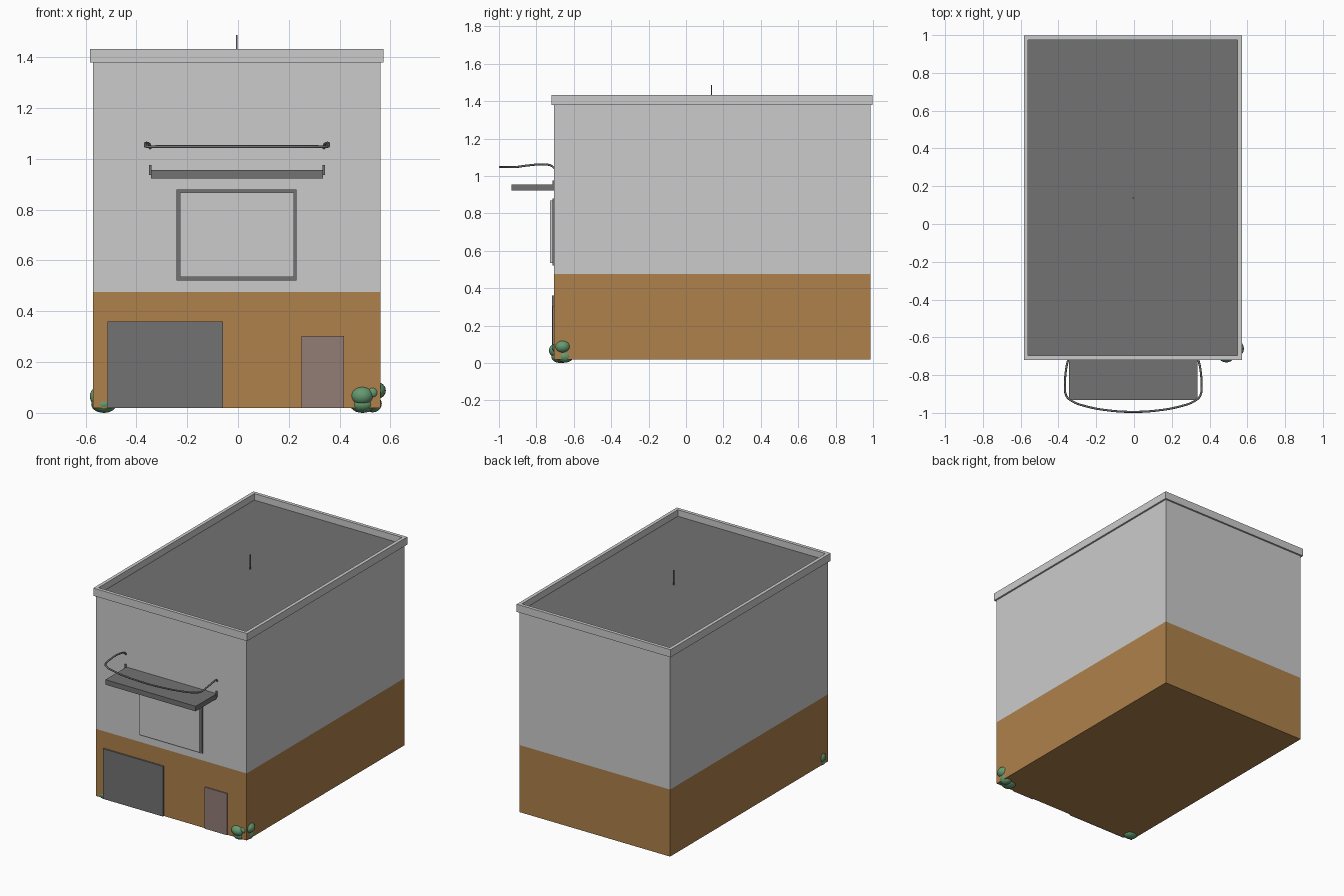
import bpy, bmesh

if "Cube" in bpy.data.objects:
    bpy.data.objects.remove(bpy.data.objects["Cube"])


def material(name, rgb):
    m = bpy.data.materials.new(name)
    m.diffuse_color = (*rgb, 1)
    m.use_nodes = True
    m.node_tree.nodes["Principled BSDF"].inputs["Base Color"].default_value = m.diffuse_color
    return m


BRICK = material("brick", (0.42, 0.22, 0.07))
DARK = material("dark_grey", (0.17, 0.17, 0.17))
DOOR = material("door_brown", (0.29, 0.2, 0.18))
GREEN = material("leaf_green", (0.13, 0.32, 0.16))


def finish(name, bm, mat=None):
    me = bpy.data.meshes.new(name)
    bm.to_mesh(me)
    bm.free()
    ob = bpy.data.objects.new(name, me)
    bpy.context.collection.objects.link(ob)
    if mat:
        me.materials.append(mat)
    return ob


def box(name, lo, hi, mat=None):
    bm = bmesh.new()
    bmesh.ops.create_cube(bm, size=1)
    for v in bm.verts:
        v.co = [lo[i] + (v.co[i] + 0.5) * (hi[i] - lo[i]) for i in range(3)]
    return finish(name, bm, mat)


X0, X1, Y0, Y1 = -0.571, 0.56, -0.707, 0.986

# Two-tone building body
box("lower_storey", (X0, Y0, 0.02), (X1, Y1, 0.475), BRICK)
box("upper_storey", (X0, Y0, 0.475), (X1, Y1, 1.38))
box("roof_deck", (X0 + 0.005, Y0 + 0.005, 1.378), (X1 - 0.005, Y1 - 0.005, 1.388), DARK)

# Parapet: one closed rectangular band with overhang
bm = bmesh.new()
rings = []
for grow, z in ((0.012, 1.38), (0.012, 1.432), (-0.011, 1.432), (-0.011, 1.38)):
    a, b, c, d = X0 - grow, X1 + grow, Y0 - grow, Y1 + grow
    rings.append([bm.verts.new(p) for p in ((a, c, z), (b, c, z), (b, d, z), (a, d, z))])
for i in range(4):
    r, s = rings[i], rings[(i + 1) % 4]
    for j in range(4):
        k = (j + 1) % 4
        bm.faces.new((r[j], r[k], s[k], s[j]))
bmesh.ops.recalc_face_normals(bm, faces=bm.faces)
finish("parapet", bm)

# Rooftop antenna
box("antenna", (-0.007, 0.134, 1.38), (-0.001, 0.14, 1.488), DARK)

# Doors and window on the front wall
box("garage_door", (-0.513, -0.717, 0.02), (-0.06, Y0, 0.36), DARK)
box("front_door", (0.25, -0.714, 0.02), (0.418, Y0, 0.302), DOOR)
box("window_frame", (-0.242, -0.713, 0.522), (0.231, Y0, 0.88), DARK)
box("window_pane", (-0.229, -0.728, 0.534), (0.22, Y0, 0.868))

# Balcony slab with a wall bracket on each end
CX = -0.004
box("balcony_slab", (-0.343, -0.932, 0.922), (0.335, Y0, 0.956), DARK)
for side, tag in ((-1, "left"), (1, "right")):
    x = CX + side * 0.342
    box("balcony_bracket_" + tag, (x - 0.005, -0.715, 0.936), (x + 0.005, Y0, 0.975), DARK)

# Bowed balcony rail, mirrored half path
half = [(0.342, -0.705, 1.042), (0.345, -0.72, 1.055), (0.355, -0.765, 1.062),
        (0.361, -0.85, 1.056), (0.354, -0.91, 1.048), (0.32, -0.94, 1.048),
        (0.25, -0.965, 1.048), (0.13, -0.987, 1.048)]
path = [(CX - x, y, z) for x, y, z in half] + [(CX, -0.9945, 1.048)]
path += [(CX + x, y, z) for x, y, z in reversed(half)]
cu = bpy.data.curves.new("balcony_rail", "CURVE")
cu.dimensions = "3D"
cu.bevel_depth = 0.0055
cu.bevel_resolution = 2
cu.resolution_u = 6
cu.use_fill_caps = True
sp = cu.splines.new("BEZIER")
sp.bezier_points.add(len(path) - 1)
for bp, p in zip(sp.bezier_points, path):
    bp.co = p
    bp.handle_left_type = bp.handle_right_type = "AUTO"
cu.materials.append(DARK)
bpy.context.collection.objects.link(bpy.data.objects.new("balcony_rail", cu))

# Rounded shrubs at the front corners: centre, radii
shrubs = [((0.489, -0.693, 0.067), (0.045, 0.04, 0.037)),
          ((0.541, -0.66, 0.088), (0.041, 0.043, 0.035)),
          ((0.53, -0.69, 0.08), (0.025, 0.025, 0.025)),
          ((0.49, -0.67, 0.034), (0.05, 0.05, 0.034)),
          ((0.53, -0.648, 0.036), (0.036, 0.045, 0.034)),
          ((-0.545, -0.655, 0.065), (0.038, 0.035, 0.04)),
          ((-0.528, -0.665, 0.034), (0.05, 0.045, 0.034))]
for i, (c, r) in enumerate(shrubs):
    bm = bmesh.new()
    bmesh.ops.create_uvsphere(bm, u_segments=20, v_segments=12, radius=1)
    for v in bm.verts:
        v.co = [c[k] + v.co[k] * r[k] for k in range(3)]
    for f in bm.faces:
        f.smooth = True
    finish("shrub_%d" % (i + 1), bm, GREEN)
